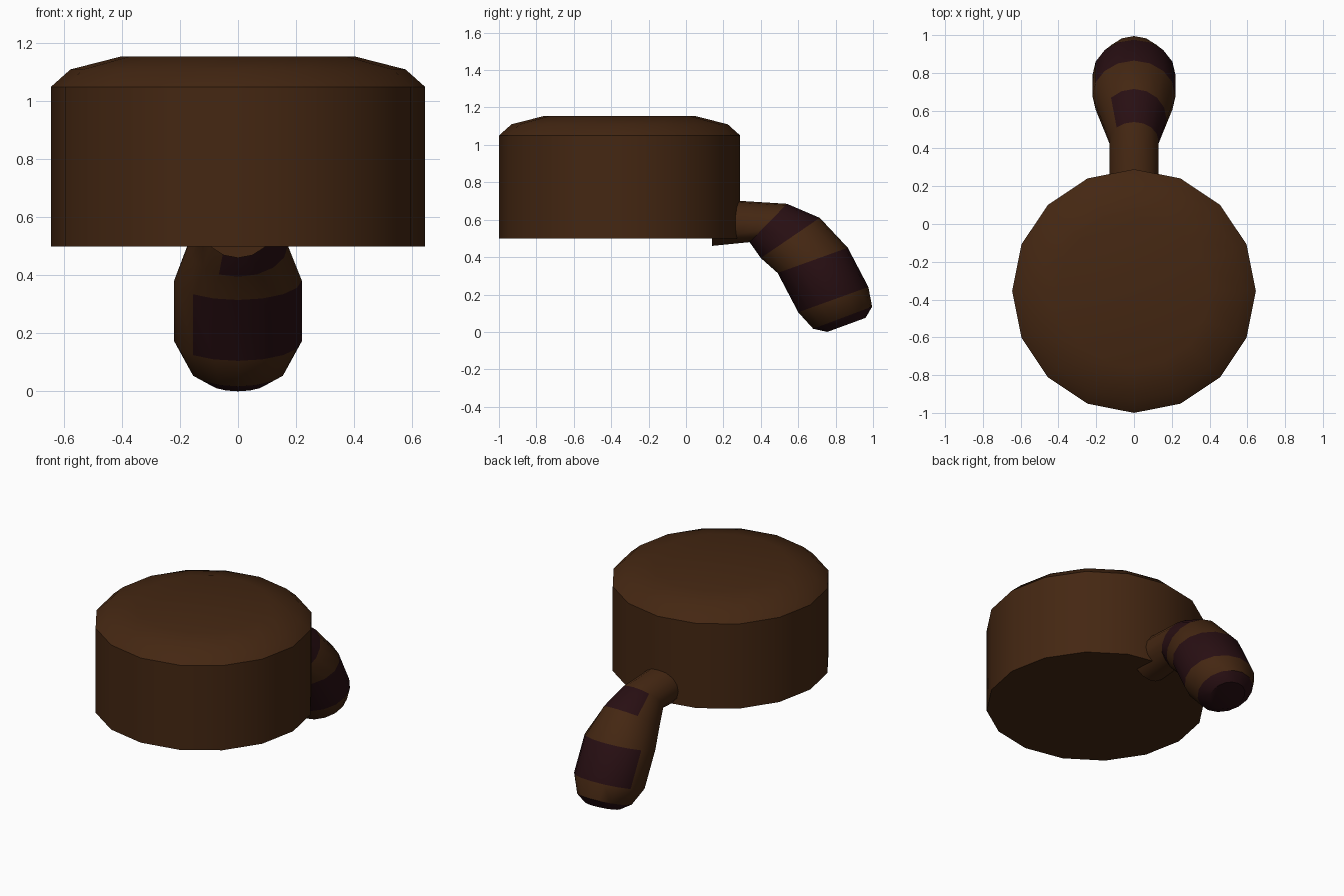
import bpy, bmesh, math

if "Cube" in bpy.data.objects:
    bpy.data.objects.remove(bpy.data.objects["Cube"])

SIDES = 16


def material(name, rgb):
    m = bpy.data.materials.new(name)
    m.diffuse_color = (*rgb, 1)
    m.use_nodes = True
    m.node_tree.nodes["Principled BSDF"].inputs["Base Color"].default_value = m.diffuse_color
    return m


brown = material("brown", (0.058, 0.020, 0.006))
dark = material("dark_maroon", (0.021, 0.0046, 0.0062))


def loft(name, rings, mats, pick=lambda seg, ang: 0):
    """Skin rings of (centre, half-axis a, half-axis b), closing both ends."""
    bm = bmesh.new()
    loops = []
    for c, a, b in rings:
        loop = []
        for i in range(SIDES):
            t = 2 * math.pi * i / SIDES
            loop.append(bm.verts.new([c[k] + a[k] * math.cos(t) + b[k] * math.sin(t)
                                      for k in range(3)]))
        loops.append(loop)
    for s in range(len(loops) - 1):
        for i in range(SIDES):
            j = (i + 1) % SIDES
            f = bm.faces.new((loops[s][i], loops[s][j], loops[s + 1][j], loops[s + 1][i]))
            f.material_index = pick(s, (i + 0.5) * 360 / SIDES)
    bm.faces.new(loops[0]).material_index = pick(0, 0)
    bm.faces.new(loops[-1]).material_index = pick(len(loops) - 2, 0)
    bmesh.ops.recalc_face_normals(bm, faces=bm.faces)
    me = bpy.data.meshes.new(name)
    bm.to_mesh(me)
    bm.free()
    for m in mats:
        me.materials.append(m)
    ob = bpy.data.objects.new(name, me)
    bpy.context.collection.objects.link(ob)
    bpy.ops.object.select_all(action='DESELECT')
    ob.select_set(True)
    bpy.context.view_layer.objects.active = ob
    bpy.ops.object.shade_smooth_by_angle(angle=math.radians(35))
    return ob


# Broad round cap with a bevelled top
cap_profile = [(0.645, 0.50), (0.645, 1.05), (0.578, 1.11), (0.402, 1.155)]
loft("cap", [((0, -0.355, z), (r, 0, 0), (0, r, 0)) for r, z in cap_profile], [brown])

# Bent stem: side-view top point, bottom point, half width in x
stem_profile = [
    ((0.14, 0.71), (0.14, 0.46), 0.13),
    ((0.54, 0.685), (0.34, 0.48), 0.13),
    ((0.715, 0.61), (0.40, 0.395), 0.172),
    ((0.865, 0.45), (0.49, 0.315), 0.22),
    ((0.975, 0.24), (0.60, 0.105), 0.22),
    ((0.995, 0.135), (0.68, 0.017), 0.167),
    ((0.96, 0.075), (0.755, 0.0), 0.107),
]
stem_rings = [((0, (t[0] + b[0]) / 2, (t[1] + b[1]) / 2), (w, 0, 0),
               (0, (t[0] - b[0]) / 2, (t[1] - b[1]) / 2)) for t, b, w in stem_profile]

# Stripes wrap the stem but leave a gap on the left side
gaps = {1: (135, 247.5), 3: (157.5, 225), 5: (0, 0)}


def stripe(seg, ang):
    if seg not in gaps:
        return 0
    lo, hi = gaps[seg]
    return 0 if lo < ang < hi else 1


loft("striped_stem", stem_rings, [brown, dark], stripe)
